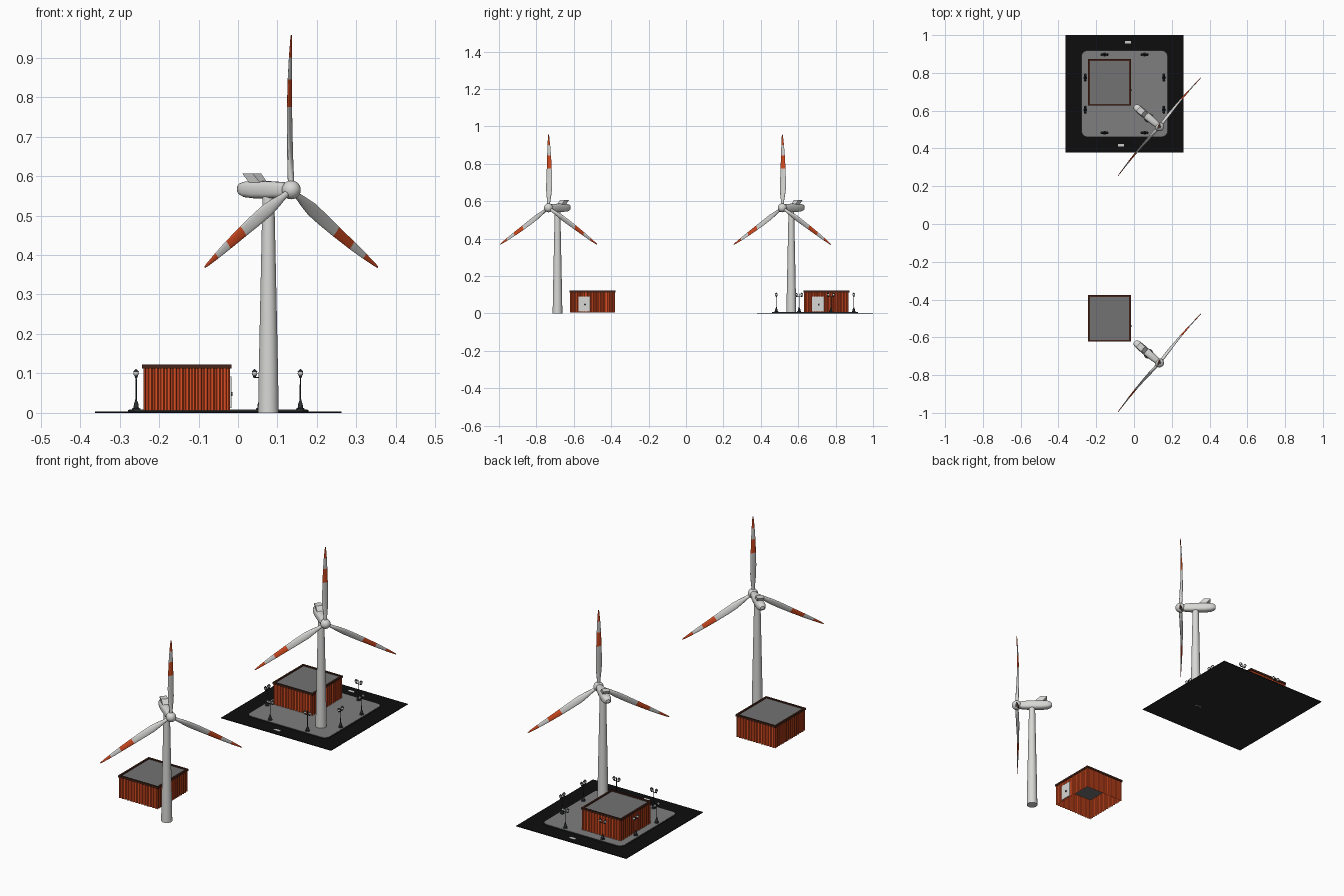
import bpy, bmesh
from math import sin, cos, pi, radians
from mathutils import Matrix, Vector

cube = bpy.data.objects.get("Cube")
if cube:
    bpy.data.objects.remove(cube)


def material(name, r, g, b):
    m = bpy.data.materials.new(name)
    m.use_nodes = True
    m.diffuse_color = (r, g, b, 1)
    m.node_tree.nodes["Principled BSDF"].inputs["Base Color"].default_value = (r, g, b, 1)
    return m


WHITE = material("turbine white", 0.68, 0.68, 0.67)
ORANGE = material("signal orange", 0.70, 0.075, 0.016)
BROWN = material("rim brown", 0.06, 0.017, 0.009)
ROOF = material("roof grey", 0.17, 0.17, 0.17)
PAVING = material("paving grey", 0.21, 0.21, 0.21)
ASPHALT = material("asphalt black", 0.004, 0.004, 0.004)
UNDERSIDE = material("underside grey", 0.018, 0.02, 0.019)
IRON = material("lamp iron", 0.025, 0.028, 0.03)
GLASS = material("lamp glass", 0.6, 0.6, 0.58)


def loft(name, rings, mats, matrix=Matrix(), caps=(True, True), pick=None, angle=40):
    """Skin a list of equal rings; pick(segment) chooses the material slot."""
    bm = bmesh.new()
    vs = [[bm.verts.new(p) for p in ring] for ring in rings]
    n = len(vs[0])
    for k in range(len(vs) - 1):
        for i in range(n):
            j = (i + 1) % n
            f = bm.faces.new((vs[k][i], vs[k][j], vs[k + 1][j], vs[k + 1][i]))
            f.material_index = pick(k) if pick else 0
    for wanted, k in zip(caps, (0, -1)):
        if wanted:
            f = bm.faces.new(vs[k])
            f.material_index = pick(0 if k == 0 else len(vs) - 2) if pick else 0
    bmesh.ops.recalc_face_normals(bm, faces=bm.faces)
    me = bpy.data.meshes.new(name)
    bm.to_mesh(me)
    bm.free()
    for m in mats:
        me.materials.append(m)
    me.polygons.foreach_set("use_smooth", [True] * len(me.polygons))
    me.set_sharp_from_angle(angle=radians(angle))
    ob = bpy.data.objects.new(name, me)
    ob.matrix_world = matrix
    bpy.context.collection.objects.link(ob)
    return ob


def lathe(name, profile, mat, matrix=Matrix(), n=16):
    rings = [[(r * cos(2 * pi * i / n), r * sin(2 * pi * i / n), z) for i in range(n)]
             for r, z in profile]
    return loft(name, rings, [mat], matrix)


def ball(r, steps=8, start=0.0, end=1.0):
    angles = [pi * (start + (end - start) * k / steps) for k in range(steps + 1)]
    return [(max(r * sin(a), r * 0.02), -r * cos(a)) for a in angles]


def box(name, lo, hi, mat, matrix=Matrix()):
    rings = [[(lo[0], lo[1], z), (hi[0], lo[1], z), (hi[0], hi[1], z), (lo[0], hi[1], z)]
             for z in (lo[2], hi[2])]
    return loft(name, rings, [mat], matrix)


def place(x, y, z):
    return Matrix.Translation((x, y, z))


# ---- wind turbine ----
def blade_ring(r, chord, thick, pitch, n=14):
    back = 0.006 * sin(pi * r / 0.392)
    rot = Matrix.Rotation(radians(pitch), 3, 'Z')
    return [rot @ Vector((chord / 2 * cos(2 * pi * i / n), thick / 2 * sin(2 * pi * i / n), 0))
            + Vector((0, back, r)) for i in range(n)]


def nacelle_ring(s, w, h, dz, n=20):
    ring = []
    for i in range(n):
        c, d = cos(2 * pi * i / n), sin(2 * pi * i / n)
        ring.append((w * abs(c) ** 0.7 * (1 if c > 0 else -1), s,
                     dz + h * abs(d) ** 0.7 * (1 if d > 0 else -1)))
    return ring


BLADE = [(0.0, 0.016, 0.016, 24), (0.035, 0.017, 0.016, 24), (0.065, 0.026, 0.014, 23),
         (0.1, 0.034, 0.011, 21), (0.15, 0.033, 0.008, 18), (0.21, 0.029, 0.006, 16),
         (0.28, 0.023, 0.005, 14), (0.335, 0.016, 0.004, 12), (0.38, 0.008, 0.003, 12),
         (0.392, 0.004, 0.002, 12)]
NACELLE = [(0.012, 0.015, 0.016, 0), (0.03, 0.018, 0.020, 0), (0.07, 0.020, 0.022, 0),
           (0.12, 0.021, 0.022, 0), (0.15, 0.020, 0.020, 0.001), (0.165, 0.016, 0.015, 0.002),
           (0.173, 0.009, 0.008, 0.002)]


def turbine(dy):
    frame = place(0.135, 0.515 + dy, 0.565) @ Matrix.Rotation(radians(49.8), 4, 'Z')
    lathe("tower", [(0.026, 0), (0.0245, 0.1), (0.015, 0.55)], WHITE,
          place(0.077, 0.563 + dy, 0), 28)
    loft("nacelle", [nacelle_ring(*s) for s in NACELLE], [WHITE], frame)
    # swept cooling fin on the nacelle roof
    fin = [[(x, s + shift, z) for x, s in ((-w, a), (w, a), (w, b), (-w, b))]
           for z, shift, w, a, b in ((0.015, 0, 0.014, 0.088, 0.125),
                                     (0.041, 0.024, 0.017, 0.09, 0.124))]
    loft("nacelle_fin", fin, [WHITE], frame)
    lathe("hub", ball(0.024, 12), WHITE, frame @ Matrix.Rotation(pi / 2, 4, 'X'), 24)
    for k in range(3):
        loft("blade", [blade_ring(*s) for s in BLADE], [WHITE, ORANGE],
             frame @ Matrix.Rotation(2 * pi * k / 3, 4, 'Y'),
             pick=lambda seg: int(seg == 5 or seg >= 7))


# ---- corrugated building ----
def corrugated_outline(hx, hy, ribs=14, depth=0.004):
    corners = [Vector((-hx, -hy)), Vector((hx, -hy)), Vector((hx, hy)), Vector((-hx, hy))]
    points = []
    for k in range(4):
        a, b = corners[k], corners[(k + 1) % 4]
        along = (b - a) / ribs
        inward = Vector((-along.y, along.x)).normalized() * depth
        points.append(a)
        for i in range(ribs):
            for t, d in ((0.3, 0), (0.45, 1), (0.75, 1), (0.9, 0)):
                points.append(a + along * (i + t) + inward * d)
    return points


def building(dy):
    at = place(-0.13, 0.75 + dy, 0)
    hx, hy = 0.11, 0.12
    outline = corrugated_outline(hx, hy)
    loft("corrugated_walls", [[(p.x, p.y, z) for p in outline] for z in (0.006, 0.114)],
         [ORANGE], at, caps=(False, False), angle=15)
    box("roof", (-hx + 0.003, -hy + 0.003, 0.112), (hx - 0.003, hy - 0.003, 0.117), ROOF, at)
    # rim frame as a closed loop of four profile corners
    rim = [[(sx * (hx + o), sy * (hy + o), z)
            for sx, sy in ((-1, -1), (1, -1), (1, 1), (-1, 1))]
           for o, z in ((-0.006, 0.112), (0.003, 0.112), (0.003, 0.122), (-0.006, 0.122),
                        (-0.006, 0.112))]
    loft("roof_rim", rim, [BROWN], at, caps=(False, False))
    box("door", (hx - 0.005, -0.075, 0.012), (hx + 0.003, -0.013, 0.092), WHITE, at)
    lathe("door_handle", [(0.005, 0), (0.005, 0.003)], IRON,
          at @ place(hx + 0.003, -0.04, 0.048) @ Matrix.Rotation(pi / 2, 4, 'Y'), 12)


# ---- twin street lamp ----
def lamp(x, y, turn):
    at = place(x, y, 0.008) @ Matrix.Rotation(turn, 4, 'Z')
    lathe("lamp_post", [(0.011, 0), (0.011, 0.003), (0.007, 0.005), (0.006, 0.015),
                        (0.003, 0.022), (0.0018, 0.03), (0.0015, 0.1)], IRON, at, 10)
    box("lamp_arm", (-0.014, -0.0012, 0.08), (0.014, 0.0012, 0.083), IRON, at)
    for s in (-1, 1):
        head = at @ place(0.014 * s, 0, 0.092)
        lathe("lamp_globe", ball(0.007, 6), GLASS, head, 12)
        lathe("lamp_cap", [(0.0075, 0.003), (0.006, 0.006), (0.001, 0.011)], IRON, head, 12)
        lathe("lamp_cup", [(0.002, -0.012), (0.005, -0.005)], IRON, head, 12)


# ---- ground plates ----
def rounded(h, r, z, n=6):
    ring = []
    for k, (sx, sy) in enumerate(((1, 1), (-1, 1), (-1, -1), (1, -1))):
        for i in range(n + 1):
            a = pi / 2 * (k + i / n)
            ring.append((sx * (h - r) + r * cos(a), sy * (h - r) + r * sin(a), z))
    return ring


CENTRE = (-0.05, 0.69)
ground = box("ground_plate", (-0.312, -0.311, 0), (0.312, 0.311, 0.003), ASPHALT,
             place(*CENTRE, 0))
ground.data.materials.append(UNDERSIDE)
for f in ground.data.polygons:
    f.material_index = int(f.normal.z < -0.5)
loft("kerb", [rounded(0.229, 0.032, z) for z in (0.003, 0.007)], [IRON], place(*CENTRE, 0))
loft("paving", [rounded(0.226, 0.03, z) for z in (0.006, 0.008)], [PAVING], place(*CENTRE, 0))
for x, y in ((-0.032, 0.963), (-0.068, 0.416)):
    box("ground_marking", (-0.016, -0.007, 0.003), (0.016, 0.007, 0.0038), GLASS, place(x, y, 0))

for s in (-1, 1):
    for t in (-0.1, 0.1):
        lamp(CENTRE[0] + t * 1.06, CENTRE[1] + s * 0.207, 0)
        lamp(CENTRE[0] + s * 0.208, CENTRE[1] + t * 0.85, pi / 2)

for offset in (0, -1.25):
    turbine(offset)
    building(offset)
